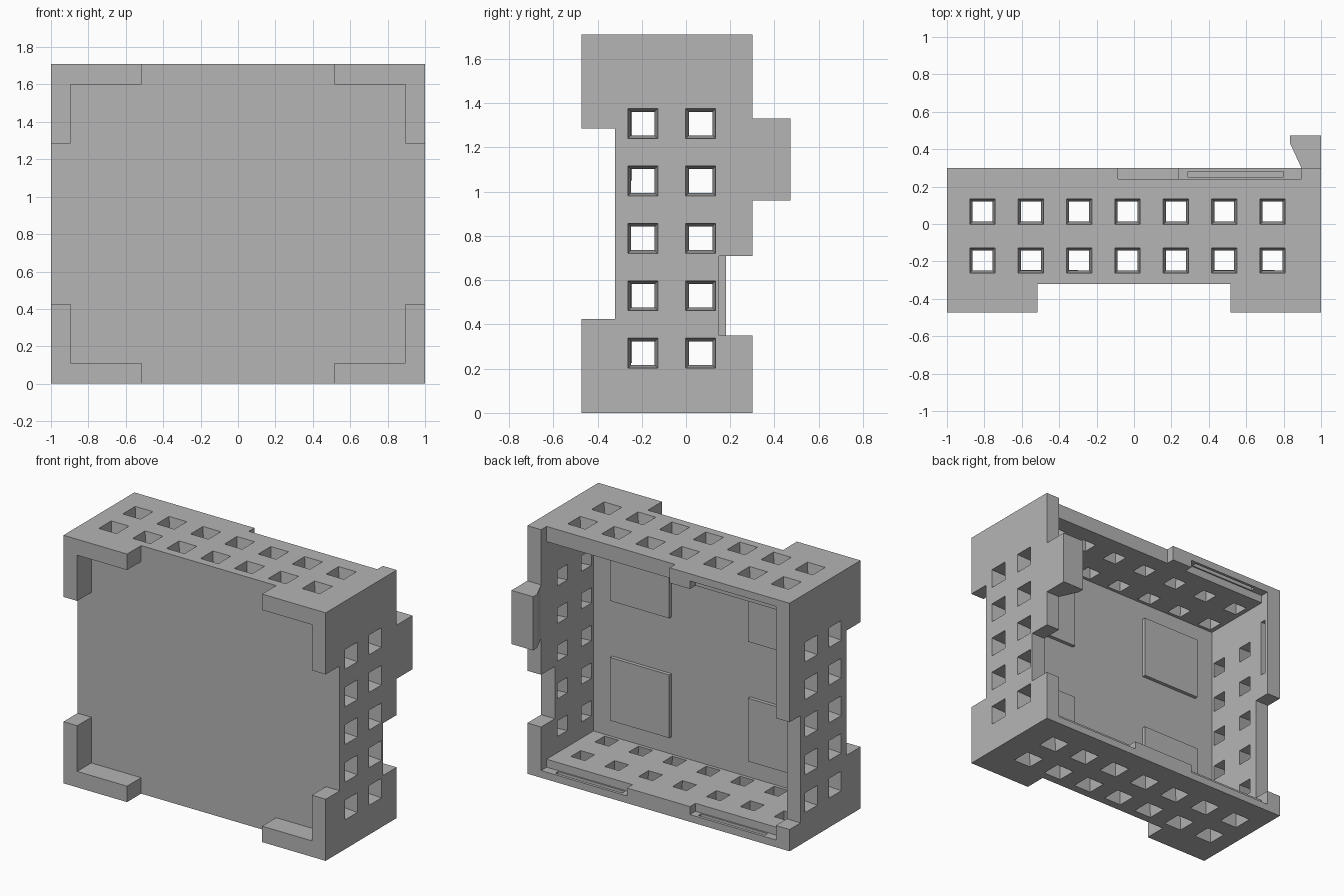
import bpy
import bmesh
from mathutils import Vector

if "Cube" in bpy.data.objects:
    bpy.data.objects.remove(bpy.data.objects["Cube"], do_unlink=True)

H = 1.71           # height
T = 0.105          # wall thickness
FRONT, BACK = -0.32, 0.30
FLOOR = -0.27      # inside face of the front panel
INNER = 1 - T
MID = H / 2

grey = bpy.data.materials.new("plain grey")
grey.use_nodes = True
grey.diffuse_color = (0.46, 0.46, 0.46, 1)
grey.node_tree.nodes["Principled BSDF"].inputs["Base Color"].default_value = grey.diffuse_color


def prism(bm, ring_a, ring_b):
    """Closed solid between two matching rings of points."""
    a = [bm.verts.new(p) for p in ring_a]
    b = [bm.verts.new(p) for p in ring_b]
    bm.faces.new(a)
    bm.faces.new(b[::-1])
    for i in range(len(a)):
        j = (i + 1) % len(a)
        bm.faces.new((a[j], a[i], b[i], b[j]))


def box(bm, x, y, z):
    ring = [(x[0], y[0]), (x[1], y[0]), (x[1], y[1]), (x[0], y[1])]
    prism(bm, [(*p, z[0]) for p in ring], [(*p, z[1]) for p in ring])


def span(sign, a, b, centre=0):
    """Ordered range on either side of a centre."""
    return sorted((centre + sign * a, centre + sign * b))


def finish(bm, name):
    bmesh.ops.recalc_face_normals(bm, faces=bm.faces)
    mesh = bpy.data.meshes.new(name)
    bm.to_mesh(mesh)
    bm.free()
    mesh.materials.append(grey)
    ob = bpy.data.objects.new(name, mesh)
    bpy.context.collection.objects.link(ob)
    return ob


def carve(target, bm):
    """Subtract the cutter solids from the target and discard them."""
    cutter = finish(bm, "cutter")
    cutter.hide_render = True
    mod = target.modifiers.new("carve", 'BOOLEAN')
    mod.operation = 'DIFFERENCE'
    mod.solver = 'EXACT'
    mod.object = cutter
    bpy.context.view_layer.objects.active = target
    bpy.ops.object.modifier_apply(modifier=mod.name)
    bpy.data.objects.remove(cutter, do_unlink=True)


# Open-backed case
bm = bmesh.new()
box(bm, (-1, 1), (FRONT, BACK), (0, H))
case = finish(bm, "case")
bm = bmesh.new()
box(bm, (-INNER, INNER), (FLOOR, BACK + 0.1), (T, H - T))
carve(case, bm)


# Tapered square vents through all four walls
def vent(bm, surface, out, u, v):
    rings = []
    for depth, half in ((-0.01, 0.069), (T + 0.01, 0.052)):
        c = surface - out * depth
        rings.append([c + u * i * half + v * j * half
                      for i, j in ((-1, -1), (1, -1), (1, 1), (-1, 1))])
    prism(bm, *rings)


X, Y, Z = Vector((1, 0, 0)), Vector((0, 1, 0)), Vector((0, 0, 1))
bm = bmesh.new()
for y in (-0.195, 0.066):
    for s in (-1, 1):
        for i in range(7):
            vent(bm, Vector((-0.81 + 0.2585 * i, y, MID + s * MID)), Z * s, X, Y)
        for i in range(5):
            vent(bm, Vector((s, y, 0.27 + 0.2595 * i)), X * s, Y, Z)
carve(case, bm)

# Notches in the rear rim: latch notch, side port, top opening, latch groove
bm = bmesh.new()
box(bm, (INNER - 0.05, 1.05), (0.15, 0.4), (0.35, 0.71))
box(bm, (-1.05, 0.05 - INNER), (0.18, 0.4), (0.15, 0.89))
box(bm, (-0.085, INNER), (0.24, 0.4), (H - T - 0.02, H + 0.05))
box(bm, (-0.94, 0.05 - INNER), (0.235, 0.275), (1.06, 1.46))
# Thin lid shelves on the bottom and top rims
shelves = [(-1, -1), (1, -1), (-1, 1)]
for sx, sz in shelves:
    box(bm, span(sx, 0.24, INNER), (0.24, 0.4), span(sz, MID - T - 0.03, MID - 0.05, MID))
carve(case, bm)

# Snap slots in the shelves
bm = bmesh.new()
for sx, sz in shelves:
    box(bm, span(sx, 0.29, 0.80), (0.25, 0.28), span(sz, MID - 0.07, MID - 0.025, MID))
carve(case, bm)

# Corner feet on the front
legs = [(1, 0), (1, 0.425), (INNER, 0.425), (INNER, 0.11), (0.515, 0.11), (0.515, 0)]
for sx, side in ((1, "left"), (-1, "right")):
    for top, level in ((False, "lower"), (True, "upper")):
        outline = [(sx * x, H - z if top else z) for x, z in legs]
        bm = bmesh.new()
        prism(bm, [(x, -0.473, z) for x, z in outline], [(x, FRONT, z) for x, z in outline])
        finish(bm, f"{level}_{side}_corner_foot")

        # Raised pad inside the front panel
        bm = bmesh.new()
        box(bm, span(sx, 0.30, 0.75), (FLOOR, FLOOR + 0.025),
            (1.05, 1.485) if top else (0.225, 0.66))
        finish(bm, f"{level}_{side}_inner_pad")

# Hooked latch on the rear rim
hook = [(INNER, BACK), (0.835, 0.43), (0.835, 0.473), (1, 0.473), (1, BACK)]
bm = bmesh.new()
prism(bm, [(*p, 0.96) for p in hook], [(*p, 1.33) for p in hook])
finish(bm, "rear_latch")
